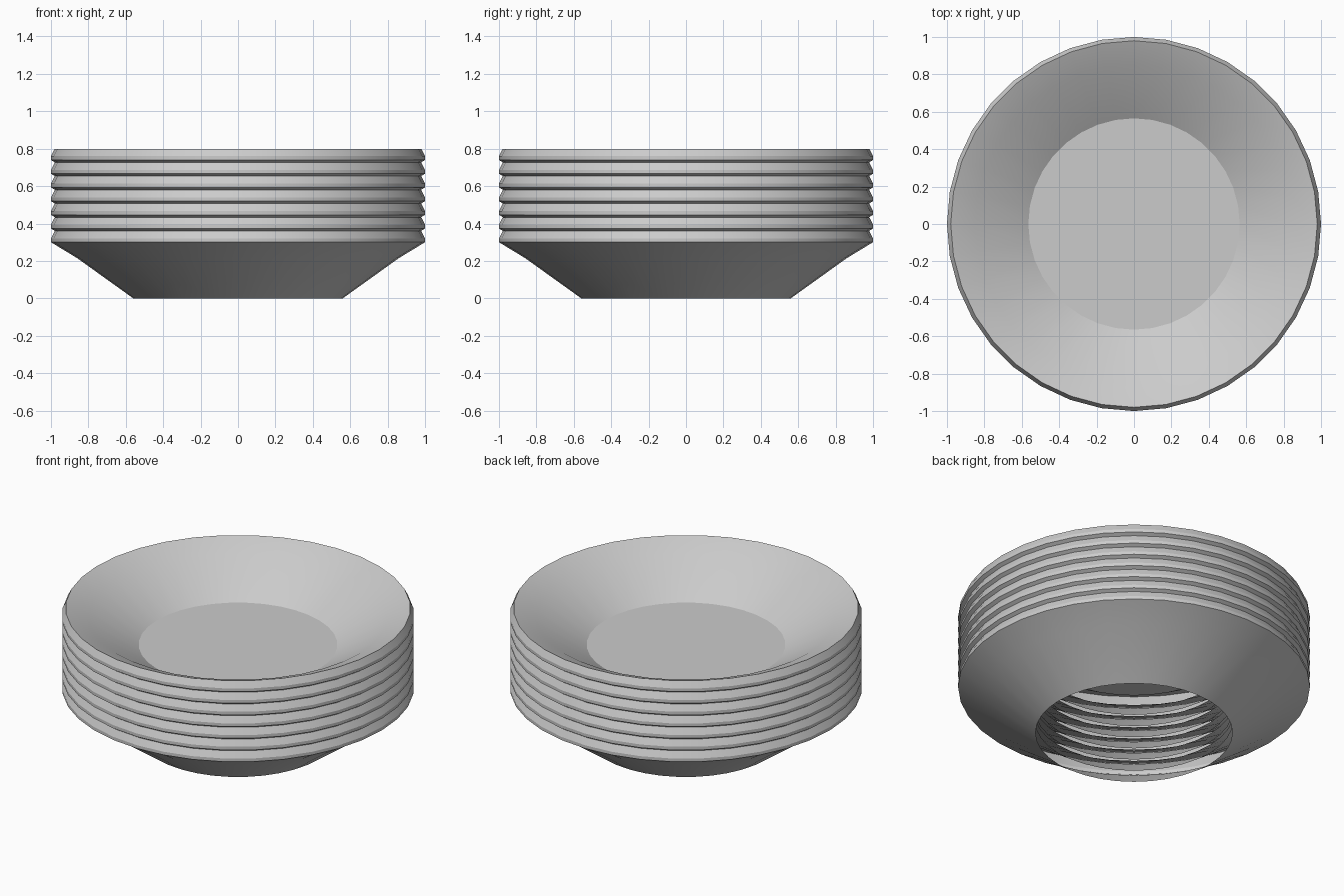
import bpy, bmesh, math

if "Cube" in bpy.data.objects:
    bpy.data.objects.remove(bpy.data.objects["Cube"])

SIDES = 36
COUNT = 7
PITCH = 0.0733

grey = bpy.data.materials.new("glazed grey")
grey.diffuse_color = (0.6, 0.6, 0.6, 1)
grey.use_nodes = True
grey.node_tree.nodes["Principled BSDF"].inputs["Base Color"].default_value = grey.diffuse_color

# Half section of one bowl: open foot, outer wall, rim, inner wall
PROFILE = [(0.56, 0.0), (0.86, 0.215), (1.0, 0.30), (1.0, 0.32), (0.98, 0.36),
           (0.85, 0.305), (0.565, 0.13)]


def make_bowl(name, z, with_floor):
    bm = bmesh.new()
    rings = []
    for r, h in PROFILE:
        rings.append([bm.verts.new((r * math.cos(2 * math.pi * i / SIDES),
                                    r * math.sin(2 * math.pi * i / SIDES), h))
                      for i in range(SIDES)])
    for a, b in zip(rings, rings[1:]):
        for i in range(SIDES):
            j = (i + 1) % SIDES
            bm.faces.new((a[i], a[j], b[j], b[i]))
    if with_floor:
        bm.faces.new(rings[-1])
    mesh = bpy.data.meshes.new(name)
    bm.to_mesh(mesh)
    bm.free()
    mesh.materials.append(grey)
    obj = bpy.data.objects.new(name, mesh)
    obj.location.z = z
    bpy.context.collection.objects.link(obj)
    bpy.ops.object.select_all(action='DESELECT')
    obj.select_set(True)
    bpy.context.view_layer.objects.active = obj
    bpy.ops.object.shade_smooth_by_angle(angle=math.radians(25))


# Nested stack; only the top bowl has a floor
for n in range(COUNT):
    make_bowl(f"bowl_{n + 1}", n * PITCH, n == COUNT - 1)
